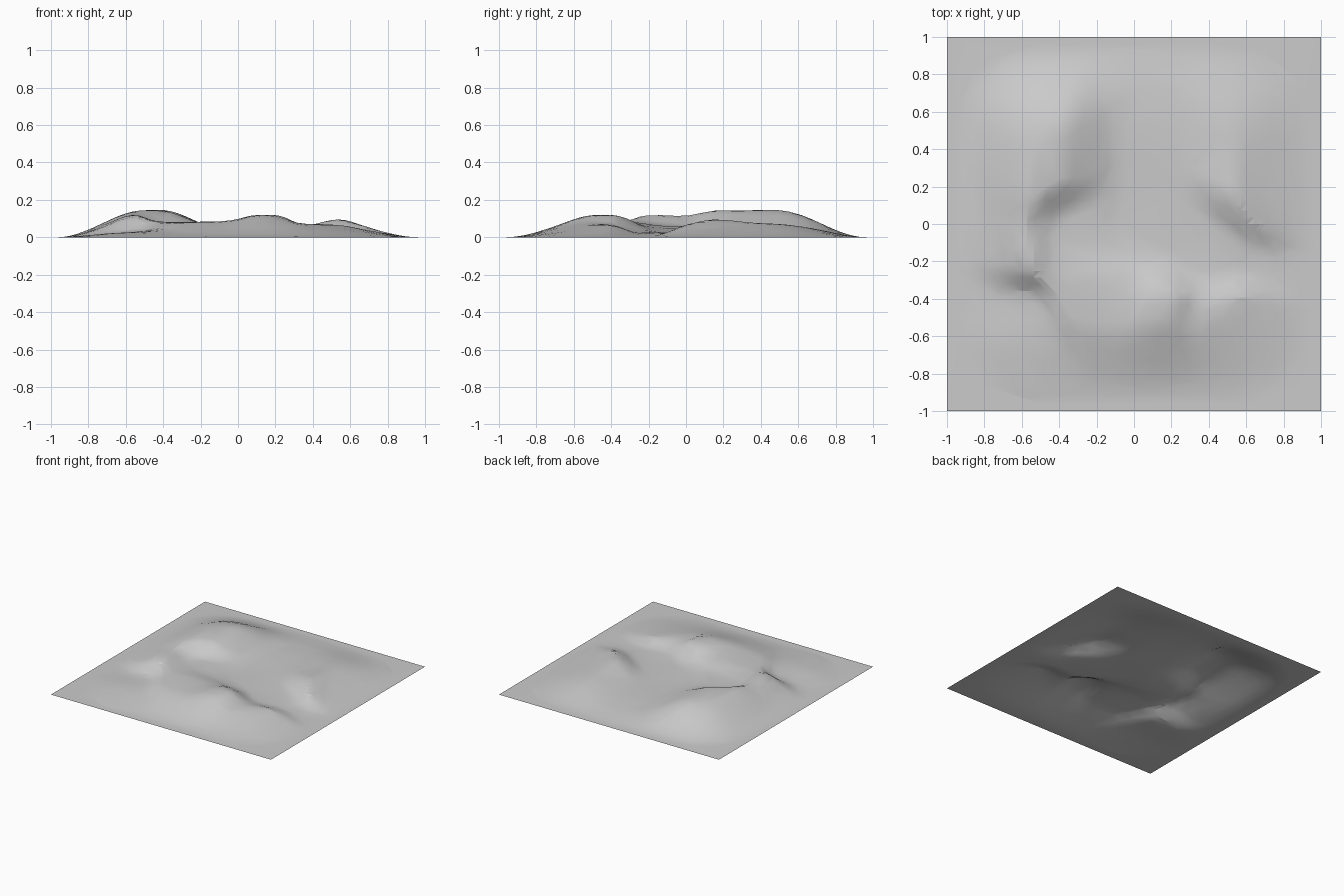
import bpy, bmesh
from mathutils import Vector
from mathutils.geometry import intersect_point_line

if "Cube" in bpy.data.objects:
    bpy.data.objects.remove(bpy.data.objects["Cube"], do_unlink=True)

# Hill tops: x, y, height
HILLS = [(-.55, .2, .145), (-.47, .52, .147), (-.6, -.12, .13), (-.75, -.2, .1), (.1, .75, .08),
         (.5, .12, .1), (.75, .25, .07), (.45, .5, .08), (.15, -.42, .122),
         (-.1, -.38, .085), (.4, -.45, .07), (-.33, -.2, .08), (-.25, -.45, .08),
         (.6, -.6, .06), (-.5, -.6, .062), (-.7, -.7, .05)]
# Valley arms: start, end, floor half width, wall width, floor height at start and end
VALLEYS = [((.08, .5), (.08, .08), .1, .4, .035, .03),
           ((.08, .08), (.4, -.14), .1, .22, .03, .025),
           ((.4, -.14), (.95, -.28), .04, .17, .025, .01),
           ((.08, .05), (-.33, -.03), .06, .22, .03, .06),
           ((-.95, -.36), (-.6, -.46), .02, .2, .01, .03),
           ((-.6, -.46), (-.42, -.75), .02, .18, .03, .05)]


def smooth(a, b, v):
    t = min(max((v - a) / (b - a), 0), 1)
    return t * t * (3 - 2 * t)


def height(x, y):
    # Blend the hill tops into one rolling upland
    weights = [1 / (((x - a) ** 2 + (y - b) ** 2) + .01) ** 2 for a, b, h in HILLS]
    z = sum(w * hill[2] for w, hill in zip(weights, HILLS)) / sum(weights)
    # Carve the valley arms
    for start, end, floor, wall, low, high in VALLEYS:
        near, t = intersect_point_line(Vector((x, y)), Vector(start), Vector(end))
        t = min(max(t, 0), 1)
        gap = (Vector((x, y)) - Vector(start).lerp(Vector(end), t)).length
        bed = low + (high - low) * t
        z = min(z, bed + (z - bed) * smooth(floor, floor + wall, gap))
    # Fall away to the flat rounded border
    rim = (abs(x) ** 5 + abs(y) ** 5) ** .2
    return z * (1 - smooth(.5, .97, rim))


# Ground sheet
bm = bmesh.new()
bmesh.ops.create_grid(bm, x_segments=56, y_segments=56, size=1)
for v in bm.verts:
    v.co.z = height(v.co.x, v.co.y)
bmesh.ops.triangulate(bm, faces=bm.faces[:])
mesh = bpy.data.meshes.new("terrain")
bm.to_mesh(mesh)
bm.free()
terrain = bpy.data.objects.new("terrain", mesh)
bpy.context.collection.objects.link(terrain)

# Irregular low-poly facets
facets = terrain.modifiers.new("facets", "DECIMATE")
facets.ratio = .2

# Stone grey
grey = bpy.data.materials.new("stone_grey")
grey.use_nodes = True
colour = (.6, .6, .6, 1)
grey.diffuse_color = colour
grey.node_tree.nodes["Principled BSDF"].inputs["Base Color"].default_value = colour
mesh.materials.append(grey)

bpy.ops.object.select_all(action="DESELECT")
terrain.select_set(True)
bpy.context.view_layer.objects.active = terrain
bpy.ops.object.shade_smooth_by_angle(angle=.2)
